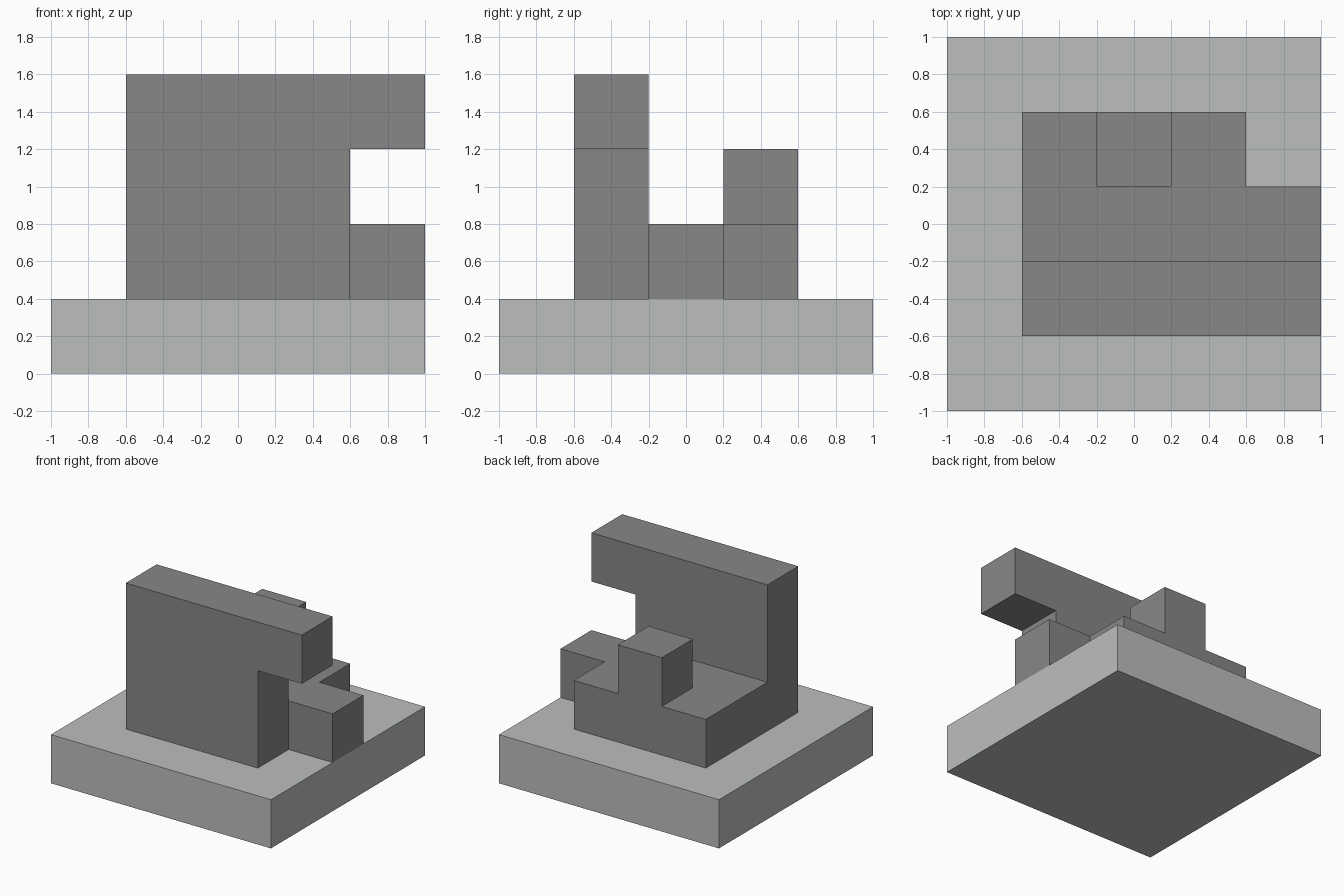
import bpy
import bmesh
from mathutils import Vector

if "Cube" in bpy.data.objects:
    bpy.data.objects.remove(bpy.data.objects["Cube"], do_unlink=True)

CELL = 0.4


def flat_material(name, rgb):
    mat = bpy.data.materials.new(name)
    mat.use_nodes = True
    color = (*rgb, 1.0)
    mat.diffuse_color = color
    bsdf = mat.node_tree.nodes["Principled BSDF"]
    bsdf.inputs["Base Color"].default_value = color
    bsdf.inputs["Roughness"].default_value = 0.8
    return mat


def block_solid(name, boxes, mat):
    """Join boxes, given as (lowest cell, size in cells), into one clean solid."""
    cells = set()
    for (x, y, z), (w, d, h) in boxes:
        cells |= {(x + i, y + j, z + k)
                  for i in range(w) for j in range(d) for k in range(h)}

    # Keep only the cell walls that face empty space
    bm = bmesh.new()
    for cell in cells:
        for axis in range(3):
            for side in (-1, 1):
                step = Vector((0, 0, 0))
                step[axis] = side
                if tuple(int(c) for c in Vector(cell) + step) in cells:
                    continue
                u, v = Vector((0, 0, 0)), Vector((0, 0, 0))
                u[(axis + 1) % 3] = 0.5
                v[(axis + 2) % 3] = 0.5 * side
                mid = Vector(cell) + Vector((-2, -2, 0.5)) + step / 2
                corners = (mid - u - v, mid + u - v, mid + u + v, mid - u + v)
                bm.faces.new([bm.verts.new(c * CELL) for c in corners])

    # Weld the walls and merge coplanar faces
    bmesh.ops.remove_doubles(bm, verts=bm.verts, dist=0.001)
    bmesh.ops.dissolve_limit(bm, angle_limit=0.01, verts=bm.verts, edges=bm.edges)
    mesh = bpy.data.meshes.new(name)
    bm.to_mesh(mesh)
    bm.free()
    mesh.materials.append(mat)
    obj = bpy.data.objects.new(name, mesh)
    bpy.context.collection.objects.link(obj)
    return obj


light_grey = flat_material("light grey", (0.497, 0.521, 0.515))
dark_grey = flat_material("dark grey", (0.242, 0.242, 0.242))

# Square base slab
block_solid("base_slab", [((0, 0, 0), (5, 5, 1))], light_grey)

# Stepped sculpture standing on the slab
wall = ((1, 1, 1), (3, 1, 3))
overhanging_arm = ((4, 1, 3), (1, 1, 1))
low_platform = ((1, 2, 1), (3, 2, 1))
side_block = ((4, 2, 1), (1, 1, 1))
rear_post = ((2, 3, 1), (1, 1, 2))
block_solid("stepped_blocks",
            [wall, overhanging_arm, low_platform, side_block, rear_post], dark_grey)
